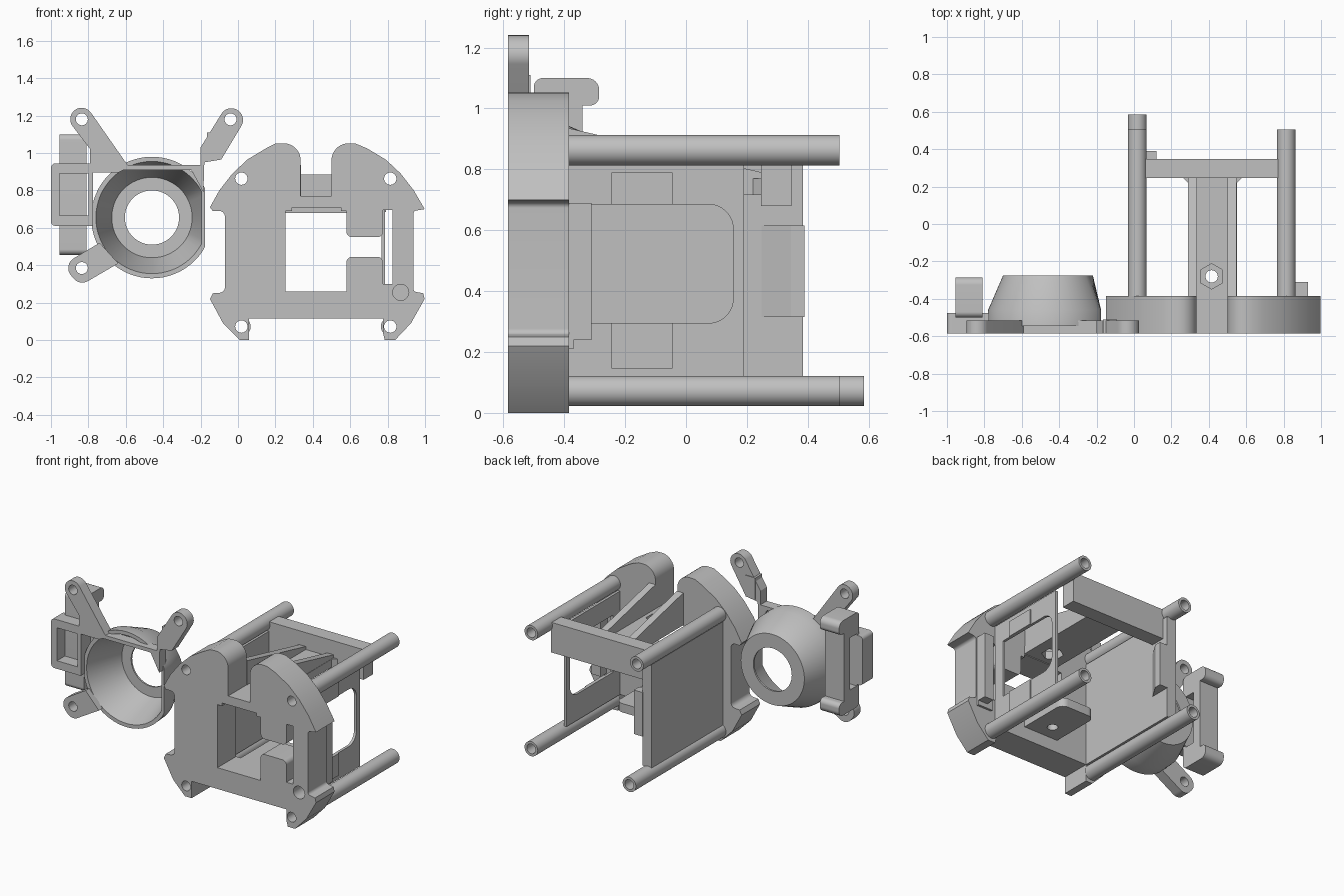
import bpy, bmesh, math
from mathutils import Matrix, Vector

if "Cube" in bpy.data.objects:
    bpy.data.objects.remove(bpy.data.objects["Cube"], do_unlink=True)

grey = bpy.data.materials.new("plain grey")
grey.use_nodes = True
colour = (0.53, 0.53, 0.53, 1)
grey.diffuse_color = colour
grey.node_tree.nodes["Principled BSDF"].inputs["Base Color"].default_value = colour

# Directions along which a flat profile is extruded
AXES = {
    "y": Matrix(((1, 0, 0, 0), (0, 0, 1, 0), (0, 1, 0, 0), (0, 0, 0, 1))),
    "x": Matrix(((0, 0, 1, 0), (1, 0, 0, 0), (0, 1, 0, 0), (0, 0, 0, 1))),
    "z": Matrix.Identity(4),
}


def add_mesh(name, mesh):
    obj = bpy.data.objects.new(name, mesh)
    bpy.context.collection.objects.link(obj)
    mesh.materials.clear()
    mesh.materials.append(grey)
    bpy.ops.object.select_all(action="DESELECT")
    obj.select_set(True)
    bpy.context.view_layer.objects.active = obj
    bpy.ops.object.shade_smooth_by_angle(angle=math.radians(30))
    return obj


def fillet(points, steps=8):
    """Outline whose corners given as (u, v, radius) are rounded."""
    out = []
    for i, p in enumerate(points):
        c = Vector(p[:2])
        if len(p) == 2:
            out.append(c)
            continue
        a = (Vector(points[i - 1][:2]) - c).normalized()
        b = (Vector(points[(i + 1) % len(points)][:2]) - c).normalized()
        half = a.angle(b) / 2
        mid = c + (a + b).normalized() * (p[2] / math.sin(half))
        start = c + a * (p[2] / math.tan(half)) - mid
        end = c + b * (p[2] / math.tan(half)) - mid
        for k in range(steps + 1):
            t = k / steps
            out.append(mid + start.lerp(end, t).normalized() * p[2])
    return out


def circle(u, v, r, n=32):
    return [(u + r * math.cos(math.tau * k / n), v + r * math.sin(math.tau * k / n)) for k in range(n)]


def rect(u0, u1, v0, v1):
    return [(u0, v0), (u1, v0), (u1, v1), (u0, v1)]


def prism(name, outline, lo, hi, axis="y", holes=()):
    curve = bpy.data.curves.new(name, "CURVE")
    curve.dimensions = "2D"
    curve.fill_mode = "BOTH"
    curve.extrude = (hi - lo) / 2
    for loop in (outline, *holes):
        pts = fillet(loop)
        spline = curve.splines.new("POLY")
        spline.points.add(len(pts) - 1)
        for sp, p in zip(spline.points, pts):
            sp.co = (p[0], p[1], 0, 1)
        spline.use_cyclic_u = True
    temp = bpy.data.objects.new(name + "_profile", curve)
    bpy.context.collection.objects.link(temp)
    bpy.context.view_layer.update()
    mesh = bpy.data.meshes.new_from_object(temp.evaluated_get(bpy.context.evaluated_depsgraph_get()))
    bpy.data.objects.remove(temp, do_unlink=True)
    mesh.transform(AXES[axis] @ Matrix.Translation((0, 0, (lo + hi) / 2)))
    bm = bmesh.new()
    bm.from_mesh(mesh)
    bmesh.ops.remove_doubles(bm, verts=bm.verts, dist=1e-5)
    bmesh.ops.recalc_face_normals(bm, faces=bm.faces)
    bm.to_mesh(mesh)
    bm.free()
    return add_mesh(name, mesh)


def box(name, x, y, z):
    return prism(name, rect(*x, *z), *y)


FRONT, PLATE_BACK = -0.585, -0.385
posts = {
    "lower_left_post": (0.018, 0.072, 0.585),
    "lower_right_post": (0.814, 0.072, 0.505),
    "upper_left_post": (0.018, 0.863, 0.505),
    "upper_right_post": (0.814, 0.863, 0.505),
}

# Thick front plate with its openings
plate = [
    (0.01, 0), (0.06, 0), (0.06, 0.115), (0.775, 0.115), (0.775, 0.04), (0.785, 0),
    (0.84, 0), (0.925, 0.09), (0.998, 0.22), (0.99, 0.25), (0.937, 0.26, 0.02),
    (0.937, 0.69, 0.02), (0.998, 0.70), (0.94, 0.80), (0.87, 0.89), (0.79, 0.965),
    (0.69, 1.025), (0.63, 1.05), (0.5, 1.056, 0.09), (0.5, 0.77), (0.335, 0.77),
    (0.335, 1.056, 0.09), (0.20, 1.05), (0.15, 1.025), (0.05, 0.965), (-0.03, 0.89),
    (-0.10, 0.80), (-0.15, 0.71), (-0.135, 0.69), (-0.07, 0.69, 0.03), (-0.07, 0.255, 0.03),
    (-0.135, 0.25), (-0.15, 0.22), (-0.08, 0.09),
]
opening = [
    (0.255, 0.26), (0.58, 0.26), (0.58, 0.445, 0.03), (0.775, 0.445, 0.03), (0.775, 0.30),
    (0.825, 0.30), (0.825, 0.695), (0.775, 0.695), (0.775, 0.55, 0.03), (0.58, 0.55, 0.03),
    (0.58, 0.69), (0.55, 0.69), (0.55, 0.71), (0.29, 0.71), (0.29, 0.69), (0.255, 0.69),
]
bores = [circle(x, z, 0.033) for x, z, _ in posts.values()]
prism("front_plate", plate, FRONT, PLATE_BACK, holes=[opening, circle(0.87, 0.255, 0.043), *bores])

# Hollow corner posts
for name, (x, z, end) in posts.items():
    prism(name, circle(x, z, 0.05), PLATE_BACK, end, holes=[circle(x, z, 0.033)])

# Solid left wall with a rear catch
prism("left_wall", rect(PLATE_BACK, 0.385, 0.115, 0.82), -0.01, 0.06, "x")
catch = [(0.055, 0.24), (0.12, 0.345), (0.12, 0.39), (0.055, 0.39)]
prism("rear_catch", catch, 0.315, 0.615, "z")

# Thin right wall with a window and shallow pads above and below it
window = [(-0.31, 0.295), (0.155, 0.295, 0.08), (0.155, 0.685, 0.08), (-0.31, 0.685)]
prism("right_wall", rect(PLATE_BACK, 0.19, 0.115, 0.82), 0.767, 0.785, "x", [window])
for name, z in (("upper_pad", (0.685, 0.79)), ("lower_pad", (0.145, 0.295))):
    box(name, (0.78, 0.792), (-0.245, -0.045), z)
box("plate_tab", (0.86, 0.93), (PLATE_BACK, -0.31), (0.24, 0.69))
box("hole_cap", (0.82, 0.93), (PLATE_BACK, -0.37), (0.21, 0.30))

# Rear beam joining the upper posts
box("rear_beam", (0.05, 0.775), (0.247, 0.347), (0.68, 0.885))

# Top rail with nut pocket and sloping ribs
rail = [(0.29, PLATE_BACK), (0.55, PLATE_BACK), (0.55, 0.22), (0.58, 0.25), (0.26, 0.25), (0.29, 0.22)]
hexagon = [(p[1] + 0.415, p[0] - 0.28) for p in circle(0, 0, 0.068, 6)]
prism("top_rail", rail, 0.715, 0.77, "z", [hexagon])
rib = [(PLATE_BACK, 0.74), (0.25, 0.74), (0.25, 0.79), (PLATE_BACK, 0.935)]
for side, x in (("left", 0.50), ("right", 0.29)):
    prism(side + "_rib", rib, x, x + 0.048, "x")

# Bottom shelf with screw hole
shelf = [(0.29, PLATE_BACK), (0.55, PLATE_BACK), (0.55, -0.03, 0.05), (0.29, -0.03, 0.05)]
prism("bottom_shelf", shelf, 0.2, 0.26, "z", [circle(0.415, -0.28, 0.033)])

# Conical cup turned about the y axis, flattened on the side next to the plate
profile = [(0.325, -0.545), (0.32, -0.46), (0.24, -0.275), (0.145, -0.275),
           (0.145, -0.287), (0.215, -0.287), (0.30, -0.545)]
bm = bmesh.new()
ring = [bm.verts.new((r, y, 0)) for r, y in profile]
edges = [bm.edges.new((ring[i - 1], ring[i])) for i in range(len(ring))]
bmesh.ops.spin(bm, geom=ring + edges, cent=(0, 0, 0), axis=(0, 1, 0), angle=math.tau, steps=64)
bmesh.ops.remove_doubles(bm, verts=bm.verts, dist=1e-4)
bmesh.ops.recalc_face_normals(bm, faces=bm.faces)
for v in bm.verts:
    outer = math.hypot(v.co.x, v.co.z) > 0.31
    v.co.x = min(v.co.x, 0.284 if outer else 0.265)
bmesh.ops.translate(bm, verts=bm.verts, vec=(-0.46, 0, 0.655))
cup = bpy.data.meshes.new("cup")
bm.to_mesh(cup)
bm.free()
add_mesh("cup", cup)

# Thin bracket with two upper lugs, and a lower lug
BRACKET_BACK = -0.515
bracket = [
    (-0.922, 1.193, 0.061), (-0.79, 1.02), (-0.79, 0.895), (-0.64, 0.895), (-0.61, 0.91),
    (-0.25, 0.91), (-0.185, 0.79), (-0.18, 0.95), (-0.09, 0.965), (0.047, 1.193, 0.061),
    (-0.053, 1.267, 0.061), (-0.2, 1.03), (-0.2, 0.935), (-0.59, 0.935), (-0.822, 1.267, 0.061),
]
prism("bracket", bracket, FRONT, BRACKET_BACK,
      holes=[circle(-0.835, 1.18, 0.032), circle(-0.04, 1.18, 0.032)])
box("bracket_block", (-0.165, -0.09), (FRONT, -0.51), (0.965, 1.11))
lower_lug = [(-0.94, 0.40, 0.06), (-0.845, 0.29, 0.06), (-0.64, 0.41), (-0.74, 0.52)]
prism("lower_lug", lower_lug, FRONT, BRACKET_BACK, holes=[circle(-0.835, 0.385, 0.032)])

# Side pocket frame and the clip behind it
pocket = rect(-0.955, -0.80, 0.665, 0.89)
prism("pocket_frame", [(-1, 0.61, 0.025), (-0.775, 0.61), (-0.775, 0.945), (-1, 0.945, 0.025)],
      FRONT, -0.475, holes=[pocket])
clip = [(-0.5, 0.455, 0.03), (-0.285, 0.455, 0.04), (-0.285, 0.545, 0.03), (-0.34, 0.545),
        (-0.34, 1.01), (-0.285, 1.01, 0.03), (-0.285, 1.10, 0.04), (-0.5, 1.10, 0.03)]
prism("clip", clip, -0.955, -0.81, "x", [rect(-0.475, -0.40, 0.60, 0.955)])
